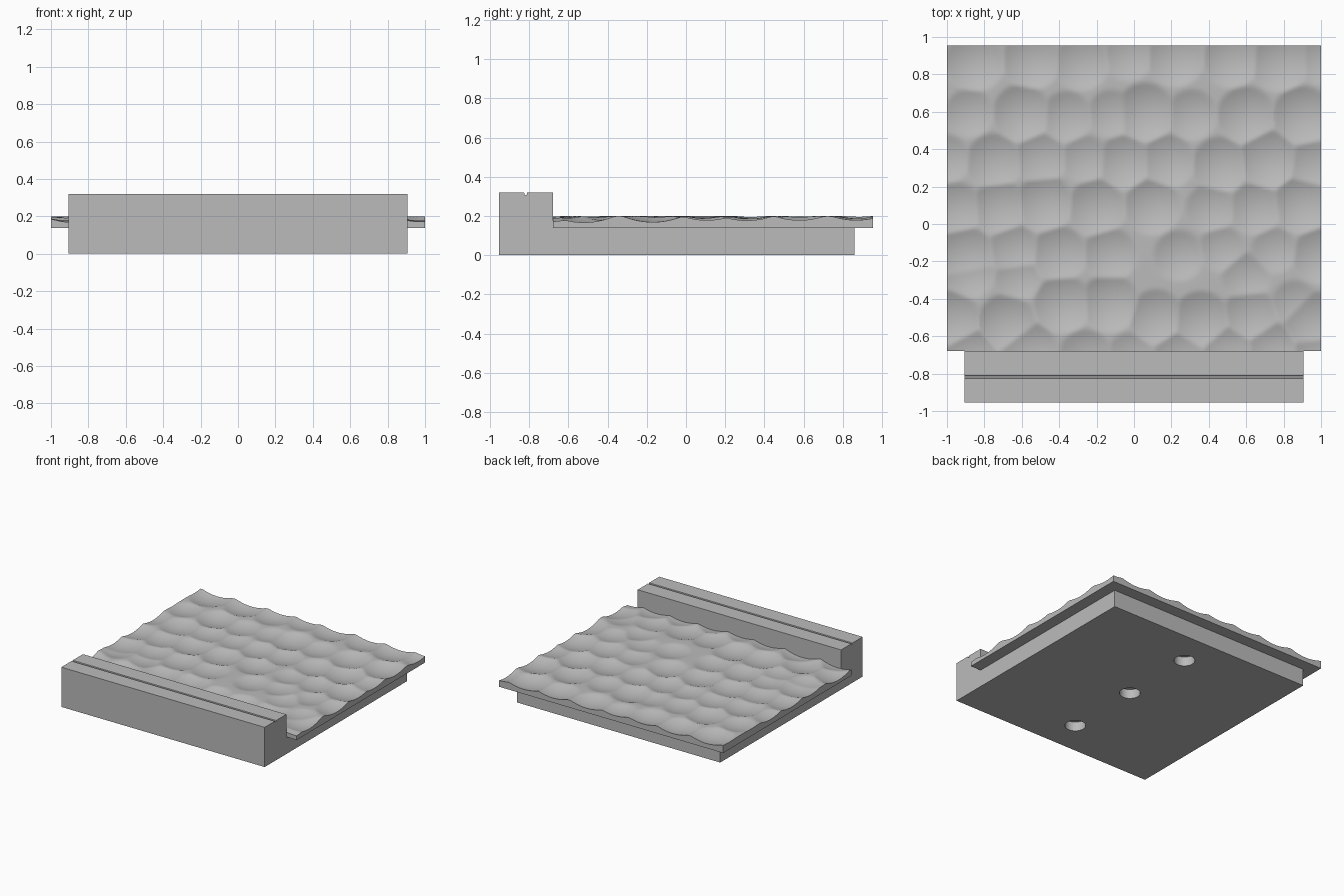
import bpy, bmesh, math, random
from mathutils import Vector

random.seed(4)
cube = bpy.data.objects.get("Cube")
if cube:
    bpy.data.objects.remove(cube)

grey = bpy.data.materials.new("plain grey")
grey.use_nodes = True
GREY = (0.5, 0.5, 0.5, 1)
grey.diffuse_color = GREY
grey.node_tree.nodes["Principled BSDF"].inputs["Base Color"].default_value = GREY


def make_object(name, bm):
    """Turn a bmesh into a linked, coloured object with outward normals."""
    bmesh.ops.recalc_face_normals(bm, faces=bm.faces)
    mesh = bpy.data.meshes.new(name)
    bm.to_mesh(mesh)
    bm.free()
    mesh.materials.append(grey)
    obj = bpy.data.objects.new(name, mesh)
    bpy.context.collection.objects.link(obj)
    return obj


SLAB_BOTTOM, SLAB_FRONT, SLAB_BACK = 0.138, -0.68, 0.955
BASE_HALF, WALL_TOP = 0.907, 0.32

# Base with raised front wall and a narrow groove along the wall top
profile = [(-0.955, 0), (0.86, 0), (0.86, SLAB_BOTTOM), (SLAB_FRONT, SLAB_BOTTOM),
           (SLAB_FRONT, WALL_TOP), (-0.81, WALL_TOP), (-0.813, 0.308),
           (-0.823, 0.308), (-0.826, WALL_TOP), (-0.955, WALL_TOP)]
bm = bmesh.new()
end = bm.faces.new([bm.verts.new((-BASE_HALF, y, z)) for y, z in profile])
swept = bmesh.ops.extrude_face_region(bm, geom=[end])["geom"]
bmesh.ops.translate(bm, vec=(2 * BASE_HALF, 0, 0),
                    verts=[v for v in swept if isinstance(v, bmesh.types.BMVert)])
base = make_object("base", bm)

# Three blind round holes in the underside
HOLE_DEPTH = 0.075
bm = bmesh.new()
for i in (-1, 0, 1):
    hole = bmesh.ops.create_cone(bm, cap_ends=True, segments=48,
                                 radius1=0.077, radius2=0.077, depth=2 * HOLE_DEPTH)
    bmesh.ops.translate(bm, vec=(0, -0.048 + 0.626 * i, 0), verts=hole["verts"])
cutter = make_object("hole_cutter", bm)
cutter.hide_render = True
cutter.hide_set(True)
cut = base.modifiers.new("holes", 'BOOLEAN')
cut.operation = 'DIFFERENCE'
cut.object = cutter
cut.solver = 'EXACT'
bpy.context.view_layer.objects.active = base
base.select_set(True)
bpy.ops.object.modifier_apply(modifier=cut.name)
bpy.data.objects.remove(cutter)

# Scoop centres of the hammered surface, row by row from back to front
rows = [
    (0.88, (-.85, -.55, -.28, -.03, .22, .52, .78, 1)),
    (0.58, (-.88, -.6, -.36, -.12, .06, .31, .6, .9)),
    (0.33, (-1, -.75, -.5, -.26, -.05, .18, .46, .72, .95)),
    (0.09, (-.95, -.72, -.48, -.2, .1, .41, .65, .9)),
    (-0.15, (-.9, -.64, -.4, -.13, .24, .47, .75, 1)),
    (-0.29, (-.88, -.62, .6)),
    (-0.42, (-.38, -.13, .86)),
    (-0.51, (-.98, -.68, .12, .36, .62, .96)),
    (-0.69, (-.88, -.56, -.26, -.02, .25, .5, .74, .98)),
]
scoops = [(x, y + random.uniform(-.02, .02), random.uniform(.164, .18))
          for y, xs in rows for x in xs]


def soft_min(values, blend):
    low = min(values)
    return low - blend * math.log(sum(math.exp((low - v) / blend) for v in values))


def surface_height(x, y):
    """Shallow bowls meeting in ridges, levelled off near the top."""
    bowls = [floor + 1.3 * ((x - cx) ** 2 + (y - cy) ** 2)
             for cx, cy, floor in scoops
             if abs(x - cx) < .45 and abs(y - cy) < .45]
    return soft_min([soft_min(bowls, .0012), .199], .002)


# Hammered slab: a displaced grid with straight sides and a flat underside
bm = bmesh.new()
bmesh.ops.create_grid(bm, x_segments=150, y_segments=122, size=1)
half_depth = (SLAB_BACK - SLAB_FRONT) / 2
for v in bm.verts:
    y = v.co.y * half_depth + (SLAB_BACK + SLAB_FRONT) / 2
    v.co = Vector((v.co.x, y, surface_height(v.co.x, y)))
rim = [e for e in bm.edges if e.is_boundary]
skirt = bmesh.ops.extrude_edge_only(bm, edges=rim)["geom"]
for v in skirt:
    if isinstance(v, bmesh.types.BMVert):
        v.co.z = SLAB_BOTTOM
bmesh.ops.edgeloop_fill(bm, edges=[e for e in bm.edges if e.is_boundary])
slab = make_object("hammered_slab", bm)

bpy.ops.object.select_all(action='DESELECT')
for obj in (base, slab):
    obj.select_set(True)
bpy.context.view_layer.objects.active = slab
bpy.ops.object.shade_smooth_by_angle(angle=math.radians(30))
